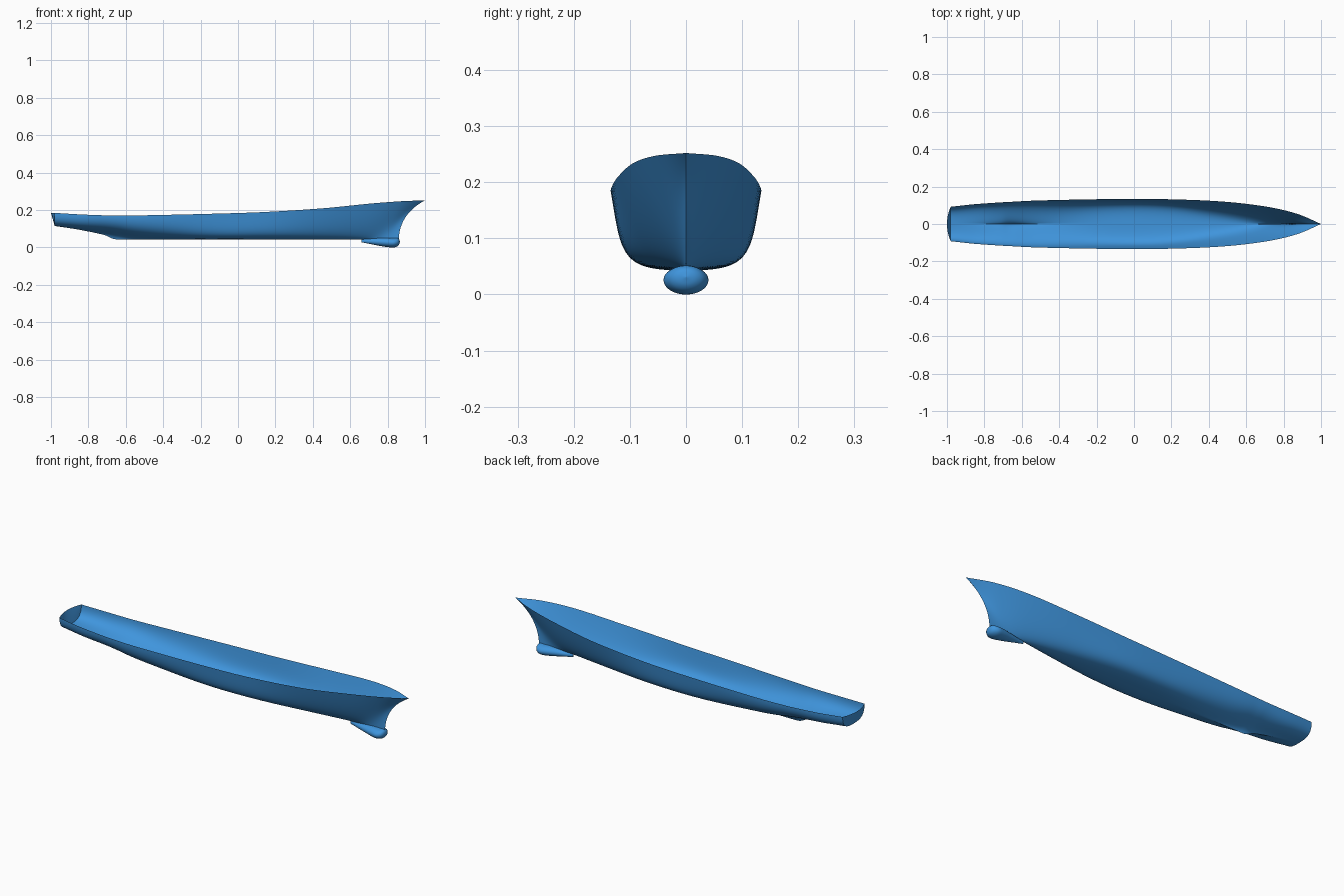
import bpy, math
from mathutils import Vector

if "Cube" in bpy.data.objects:
    bpy.data.objects.remove(bpy.data.objects["Cube"])

# Stations stern to stem: keel x,z | lower control y,z | upper control y,z | sheer x,y,z
STATIONS = [
    (-.98, .115, .06, .115, .09, .125, -.98, .092, .185),
    (-.85, .095, .04, .105, .105, .10, -.85, .106, .177),
    (-.72, .068, .02, .095, .11, .085, -.72, .115, .172),
    (-.65, .043, .015, .09, .115, .075, -.65, .119, .171),
    (-.5, .043, .04, .065, .12, .065, -.5, .126, .172),
    (-.15, .043, .11, .043, .115, .07, -.15, .133, .18),
    (.15, .043, .11, .043, .112, .07, .15, .133, .19),
    (.45, .043, .06, .043, .08, .075, .46, .121, .21),
    (.66, .043, .02, .05, .05, .09, .70, .094, .234),
    (.78, .043, .006, .08, .022, .13, .87, .055, .247),
    (.86, .043, 0, .12, 0, .20, 1, 0, .252),
]
# Bulb rings: x, centre z, half width, half height
BULB = [(.66, .036, .002, .008), (.70, .033, .012, .013), (.75, .030, .024, .020),
        (.80, .027, .036, .025), (.83, .0255, .040, .0255), (.85, .028, .033, .023),
        (.861, .030, .020, .015), (.866, .031, .0005, .0005)]

paint = bpy.data.materials.new("hull_blue")
paint.diffuse_color = (.05, .30, .72, 1)
paint.use_nodes = True
paint.node_tree.nodes["Principled BSDF"].inputs["Base Color"].default_value = paint.diffuse_color


def spline(rows, u):
    """Smooth interpolation through table rows, u in row units."""
    n = len(rows) - 1
    i = min(int(u), n - 1)
    t = u - i
    b, c = rows[i], rows[i + 1]
    a = rows[i - 1] if i else [2 * p - q for p, q in zip(b, c)]
    d = rows[i + 2] if i + 2 <= n else [2 * q - p for p, q in zip(b, c)]
    return [.5 * (2 * q + (r - p) * t + (2 * p - 5 * q + 4 * r - s) * t * t
                  + (3 * q - p - 3 * r + s) * t ** 3) for p, q, r, s in zip(a, b, c, d)]


def section(row, t):
    """Half cross-section as a cubic curve from keel to sheer."""
    x0, z0, y1, z1, y2, z2, x3, y3, z3 = row
    pts = [Vector((x0, 0, max(z0, .043))), Vector((x0, max(y1, 0), z1)),
           Vector((x0 + .29 * (x3 - x0), max(y2, 0), z2)), Vector((x3, max(y3, 0), z3))]
    s = 1 - t
    return pts[0] * s ** 3 + pts[1] * 3 * s * s * t + pts[2] * 3 * s * t * t + pts[3] * t ** 3


def grid_object(name, grid, mirror=True, wrap=False, angle=50):
    """Surface from rows of points; optional port/starboard mirror."""
    w = len(grid[0])
    cols = w if wrap else w - 1
    faces = [(i * w + j, (i + 1) * w + j, (i + 1) * w + (j + 1) % w, i * w + (j + 1) % w)
             for i in range(len(grid) - 1) for j in range(cols)]
    me = bpy.data.meshes.new(name)
    if wrap:
        faces += [tuple(range(w)), tuple(range(len(grid) * w - 1, (len(grid) - 1) * w - 1, -1))]
    me.from_pydata([p for r in grid for p in r], [], faces)
    me.materials.append(paint)
    ob = bpy.data.objects.new(name, me)
    bpy.context.collection.objects.link(ob)
    bpy.ops.object.select_all(action='DESELECT')
    ob.select_set(True)
    bpy.context.view_layer.objects.active = ob
    if mirror:
        m = ob.modifiers.new("mirror", 'MIRROR')
        m.use_axis = (False, True, False)
        m.merge_threshold = .0002
        bpy.ops.object.modifier_apply(modifier="mirror")
    bpy.ops.object.shade_smooth_by_angle(angle=math.radians(angle))
    return ob


# Hull shell, open at the top
SUB, T = 8, 24
n = (len(STATIONS) - 1) * SUB


def hull_point(k, j):
    p = section(spline(STATIONS, k / SUB), j / T)
    # stern end bows slightly aft toward the centre line
    return p


hull = [[hull_point(k, j) for j in range(T + 1)] for k in range(n + 1)]
grid_object("hull", [r[::-1] for r in hull])

# Transom: raked plate curved in plan, from the stern section up to the top edge
rim = hull[0]
corner = rim[-1]
transom = []
for p in rim:
    f = p.y / corner.y
    top = Vector((-1 + .02 * f * f, p.y, corner.z))
    transom.append([p.lerp(top, k / 6) for k in range(7)])
grid_object("transom", transom)

# Bulbous bow
rings = []
for k in range((len(BULB) - 1) * 5 + 1):
    x, zc, ry, rz = spline(BULB, k / 5)
    ry, rz = max(ry, .0004), max(rz, .0004)
    rings.append([Vector((x, ry * math.cos(a), max(zc + rz * math.sin(a), 0)))
                  for a in (2 * math.pi * j / 32 for j in range(32))])
grid_object("bow_bulb", rings, mirror=False, wrap=True)
